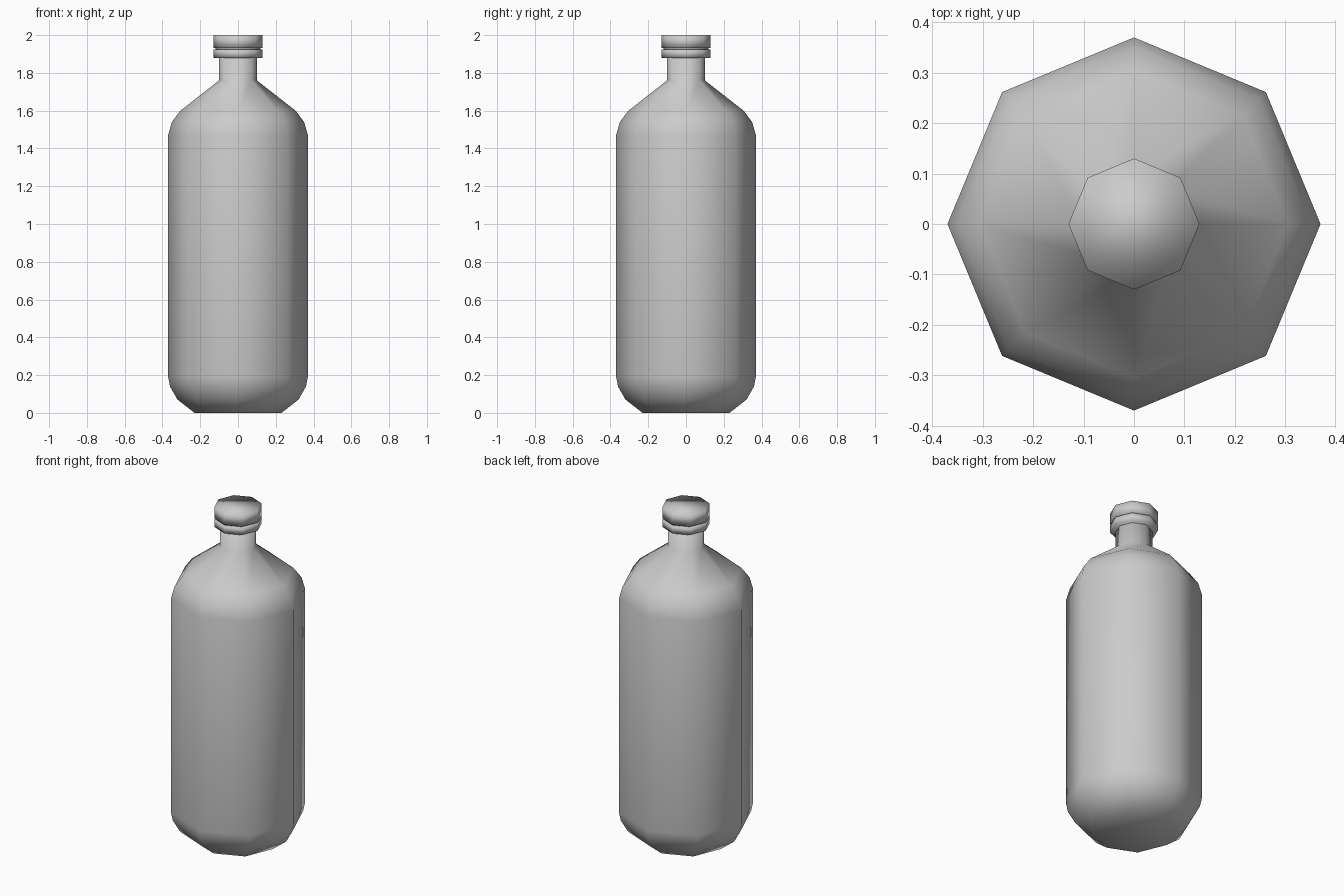
import bpy
import bmesh
from math import cos, sin, tau

cube = bpy.data.objects.get("Cube")
if cube:
    bpy.data.objects.remove(cube, do_unlink=True)

SIDES = 8

grey = bpy.data.materials.new("plain grey")
grey.use_nodes = True
colour = (0.6, 0.6, 0.6, 1)
grey.diffuse_color = colour
grey.node_tree.nodes["Principled BSDF"].inputs["Base Color"].default_value = colour


def lathe(name, profile):
    """Turn a (radius, height) profile into a closed, smooth eight-sided solid."""
    bm = bmesh.new()
    rings = [[bm.verts.new((r * cos(tau * i / SIDES), r * sin(tau * i / SIDES), z))
              for i in range(SIDES)] for r, z in profile]
    for low, high in zip(rings, rings[1:]):
        for i in range(SIDES):
            j = (i + 1) % SIDES
            bm.faces.new((low[i], low[j], high[j], high[i]))
    bm.faces.new(rings[0][::-1])
    bm.faces.new(rings[-1])
    for face in bm.faces:
        face.smooth = True
    mesh = bpy.data.meshes.new(name)
    bm.to_mesh(mesh)
    bm.free()
    mesh.materials.append(grey)
    obj = bpy.data.objects.new(name, mesh)
    bpy.context.collection.objects.link(obj)
    return obj


# Body with rounded base, sloping shoulder and straight neck
lathe("bottle_body", [(0.23, 0), (0.32, 0.07), (0.36, 0.14), (0.37, 0.19),
                      (0.37, 1.47), (0.35, 1.54), (0.305, 1.6),
                      (0.1, 1.76), (0.1, 1.89)])

# Tamper ring under the cap
lathe("cap_ring", [(0.13, 1.88), (0.13, 1.925)])

# Thin recessed link between ring and cap
lathe("cap_link", [(0.12, 1.92), (0.12, 1.935)])

# Screw cap
lathe("cap", [(0.13, 1.931), (0.13, 2)])
